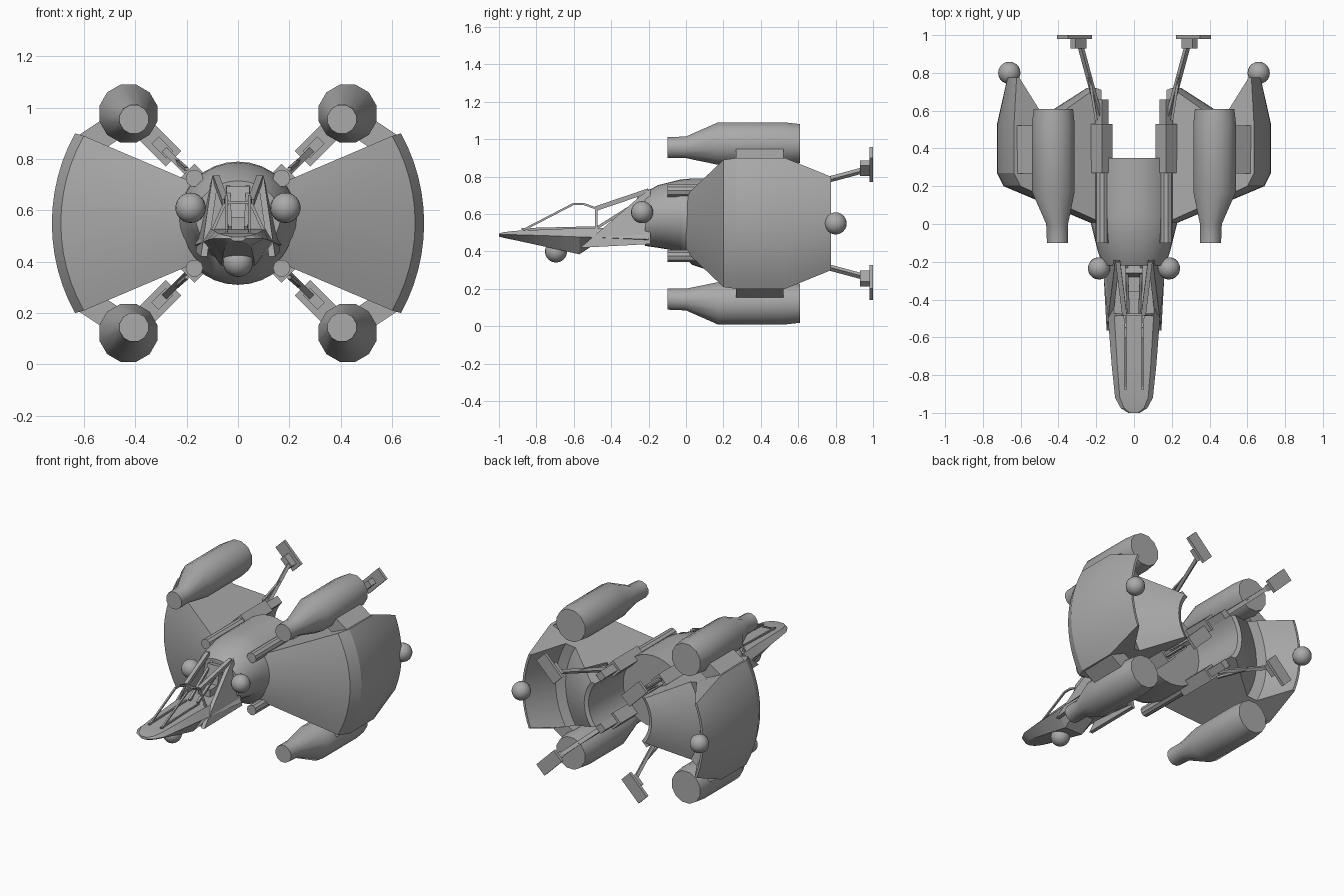
import bpy, bmesh, math
from mathutils import Vector

if "Cube" in bpy.data.objects:
    bpy.data.objects.remove(bpy.data.objects["Cube"])

grey = bpy.data.materials.new("hull_grey")
grey.use_nodes = True
grey.diffuse_color = (0.4, 0.4, 0.4, 1)
grey.node_tree.nodes["Principled BSDF"].inputs["Base Color"].default_value = (0.4, 0.4, 0.4, 1)

MID = 0.55   # height of the main axis
PAIRS = [("left", 1), ("right", -1)]
CORNERS = [(f"{v}_{h}", sx, sz) for h, sx in PAIRS for v, sz in (("upper", 1), ("lower", -1))]


def finish(name, bm, angle=35):
    bmesh.ops.recalc_face_normals(bm, faces=bm.faces)
    mesh = bpy.data.meshes.new(name)
    bm.to_mesh(mesh)
    bm.free()
    mesh.materials.append(grey)
    ob = bpy.data.objects.new(name, mesh)
    bpy.context.collection.objects.link(ob)
    bpy.ops.object.select_all(action="DESELECT")
    ob.select_set(True)
    bpy.context.view_layer.objects.active = ob
    bpy.ops.object.shade_smooth_by_angle(angle=math.radians(angle))
    return ob


def loft(name, rings, angle=35):
    """Skin a list of equal-sized point rings and cap both ends."""
    bm = bmesh.new()
    rows = [[bm.verts.new(p) for p in ring] for ring in rings]
    n = len(rows[0])
    for a, b in zip(rows, rows[1:]):
        for i in range(n):
            j = (i + 1) % n
            bm.faces.new((a[i], a[j], b[j], b[i]))
    bm.faces.new(rows[0])
    bm.faces.new(rows[-1])
    return finish(name, bm, angle)


def ellipse(x, y, z, rx, rz, n, turn=0.0):
    return [(x + rx * math.cos(turn + math.tau * i / n), y,
             z + rz * math.sin(turn + math.tau * i / n)) for i in range(n)]


def beam(name, a, b, wide, thick=None, side=(1, 0, 0)):
    """Rectangular bar between two points; side gives the wide direction."""
    a, b = Vector(a), Vector(b)
    d = (b - a).normalized()
    u = Vector(side)
    u = (u - d * u.dot(d)).normalized()
    v = d.cross(u)
    u, v = u * wide / 2, v * (thick or wide) / 2
    return loft(name, [[p + u + v, p - u + v, p - u - v, p + u - v] for p in (a, b)])


def ball(name, x, y, z, r=0.059):
    bm = bmesh.new()
    bmesh.ops.create_uvsphere(bm, u_segments=20, v_segments=12, radius=r)
    bmesh.ops.translate(bm, verts=bm.verts, vec=(x, y, z))
    finish(name, bm)


# Main body: lofted ellipses (y, half width, bottom, top)
body = [(-0.22, 0.165, 0.43, 0.715), (-0.15, 0.19, 0.42, 0.755), (-0.03, 0.22, 0.4, 0.785),
        (0.03, 0.235, 0.33, 0.79), (0.09, 0.24, 0.31, 0.79), (0.35, 0.24, 0.31, 0.79)]
loft("fuselage", [ellipse(0, y, (lo + hi) / 2, w, (hi - lo) / 2, 32) for y, w, lo, hi in body])

# Shovel nose: flat deck, sharp rim, shallow keel (y, half width, deck, rim, keel)
nose = [(-1, 0.03, 0.497, 0.49, 0.48), (-0.975, 0.07, 0.503, 0.49, 0.473),
        (-0.92, 0.1, 0.51, 0.49, 0.462), (-0.75, 0.118, 0.518, 0.485, 0.425),
        (-0.57, 0.132, 0.525, 0.478, 0.385), (-0.47, 0.14, 0.525, 0.475, 0.45),
        (-0.2, 0.17, 0.53, 0.465, 0.44)]
loft("nose", [[(w, y, rim), (w * .75, y, deck), (-w * .75, y, deck), (-w, y, rim),
               (-w * .5, y, keel), (w * .5, y, keel)] for y, w, deck, rim, keel in nose], 20)

# Cockpit walls, canopy frame and seat
for side, s in PAIRS:
    wall = [(0.145, -0.565, 0.42), (0.165, -0.19, 0.44), (0.1, -0.19, 0.735), (0.105, -0.24, 0.7)]
    loft(side + "_cockpit_wall", [[(s * (x - dx), y, z) for x, y, z in wall] for dx in (0, 0.025)])
    frame = [(0.045, -0.87, 0.515), (0.045, -0.6, 0.655), (0.045, -0.55, 0.655),
             (0.05, -0.48, 0.63), (0.085, -0.2, 0.725)]
    pts = [(s * x, y, z) for x, y, z in frame]
    for i, (a, b) in enumerate(zip(pts, pts[1:])):
        beam(f"{side}_canopy_rail_{i}", a, b, 0.025 if i == 3 else 0.011)
    beam(side + "_canopy_post", pts[3], (s * 0.1, -0.48, 0.52), 0.012)
    beam(side + "_deck_rail", (s * 0.045, -0.88, 0.52), (s * 0.045, -0.48, 0.53), 0.01)
    beam(side + "_cockpit_brace", (s * 0.03, -0.47, 0.53), (s * 0.04, -0.2, 0.7), 0.015)
    ball(side + "_cockpit_ball", s * 0.185, -0.235, 0.61)
    ball(side + "_wing_ball", s * 0.66, 0.8, MID)
beam("canopy_hoop", (-0.05, -0.48, 0.63), (0.05, -0.48, 0.63), 0.012, side=(0, 1, 0))
beam("seat_back", (0, -0.27, 0.53), (0, -0.24, 0.69), 0.09, 0.04)
beam("seat_base", (0, -0.36, 0.55), (0, -0.24, 0.55), 0.09, 0.05)
ball("belly_ball", 0, -0.695, 0.4)

# Wings: wedge profile swept round the main axis (radius, y, half height)
section = [(0.215, 0.0, 0.15), (0.69, 0.2, 0.34), (0.725, 0.27, 0.35), (0.725, 0.53, 0.35),
           (0.67, 0.775, 0.25), (0.655, 0.775, 0.245), (0.56, 0.58, 0.28), (0.5, 0.56, 0.26),
           (0.25, 0.72, 0.15), (0.225, 0.71, 0.145)]
STEPS = 12
for side, s in PAIRS:
    rings = []
    for k in range(STEPS + 1):
        t = 2 * k / STEPS - 1
        turns = [(r, y, t * math.asin(h / r)) for r, y, h in section]
        rings.append([(s * r * math.cos(a), y, MID + r * math.sin(a)) for r, y, a in turns])
    loft(side + "_wing", rings, 25)

# Four engines, guns and tail struts
pod = [(-0.1, 0.405, 0.058), (0.0, 0.407, 0.06), (0.17, 0.427, 0.117), (0.53, 0.427, 0.117),
       (0.61, 0.427, 0.108)]
for tag, sx, sz in CORNERS:
    def at(x, y, z):
        return (sx * x, y, MID + sz * z)

    out = Vector((sx, 0, sz)).normalized()
    across = (sx, 0, -sz)
    loft(tag + "_engine", [ellipse(sx * c, y, MID + sz * c, r, r, 12, math.pi / 12)
                           for y, c, r in pod])
    beam(tag + "_engine_mount", at(0.46, 0.395, 0.39), at(0.61, 0.395, 0.29), 0.255, 0.1,
         (0, 1, 0))
    loft(tag + "_gun", [ellipse(sx * 0.17, y, MID + sz * 0.175, 0.034, 0.034, 10)
                        for y in (-0.1, 0.4)])
    beam(tag + "_gun_housing", at(0.17, 0.27, 0.175), at(0.17, 0.53, 0.175), 0.08, side=out)
    beam(tag + "_gun_tail", at(0.17, 0.53, 0.175), at(0.17, 0.66, 0.175), 0.05, side=out)
    beam(tag + "_strut", at(0.18, 0.56, 0.18), at(0.285, 0.95, 0.285), 0.026, 0.02, across)
    beam(tag + "_strut_brace", at(0.2, 0.55, 0.21), at(0.24, 0.8, 0.245), 0.014)
    beam(tag + "_foot_bracket", at(0.295, 0.93, 0.295), at(0.295, 0.985, 0.295), 0.08, 0.04, out)
    beam(tag + "_foot", at(0.315, 0.98, 0.315), at(0.315, 1.0, 0.315), 0.18, 0.085, out)
